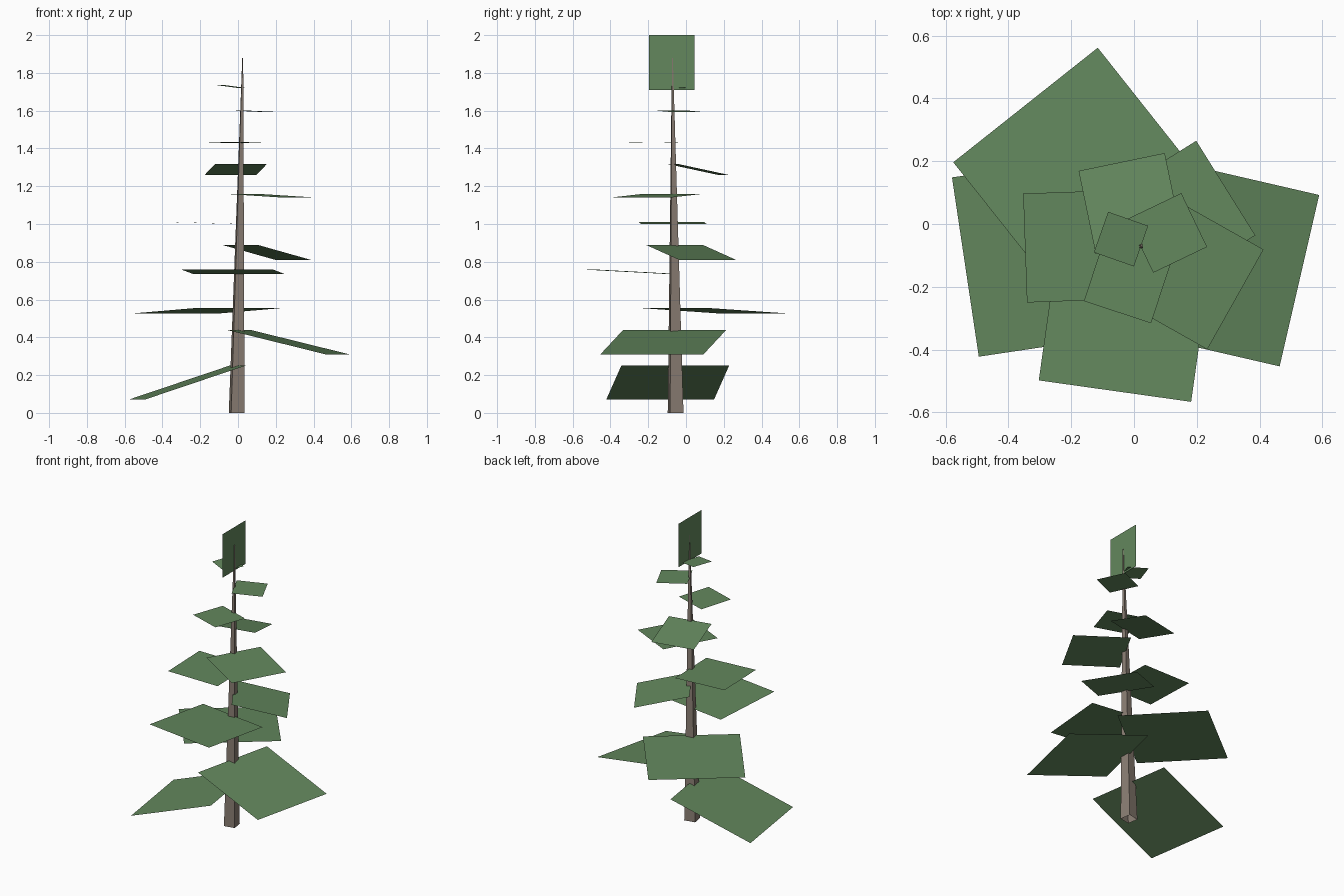
import bpy
from math import sin, cos, radians
from mathutils import Vector

default = bpy.data.objects.get("Cube")
if default:
    bpy.data.objects.remove(default)


def material(name, rgb):
    mat = bpy.data.materials.new(name)
    mat.use_nodes = True
    color = (*rgb, 1)
    mat.diffuse_color = color
    bsdf = mat.node_tree.nodes["Principled BSDF"]
    bsdf.inputs["Base Color"].default_value = color
    bsdf.inputs["Roughness"].default_value = 0.9
    return mat


def add_mesh(name, verts, faces, mat):
    mesh = bpy.data.meshes.new(name)
    mesh.from_pydata(verts, [], faces)
    mesh.materials.append(mat)
    obj = bpy.data.objects.new(name, mesh)
    bpy.context.collection.objects.link(obj)
    return obj


needle_green = material("needle green", (0.125, 0.245, 0.11))
bark_brown = material("bark brown", (0.25, 0.205, 0.17))

# Slightly leaning trunk axis
BASE = Vector((-0.007, -0.055, 0))
TIP = Vector((0.025, -0.072, 1.88))


def axis_at(z):
    return BASE.lerp(TIP, z / TIP.z)


# Tapered square trunk, open at the foot
def ring(center, radius):
    angles = [radians(-35 + 90 * i) for i in range(4)]
    return [center + radius * Vector((cos(a), sin(a), 0)) for a in angles]


sides = [(i, (i + 1) % 4, (i + 1) % 4 + 4, i + 4) for i in range(4)]
add_mesh("trunk", ring(BASE, 0.051) + ring(TIP, 0.003),
         sides + [(4, 5, 6, 7)], bark_brown)


# Flat branch card: inner edge centred on the trunk, outer edge raised or drooping
def branch(name, heading, length, width, z_in, z_out):
    a = radians(heading)
    out = Vector((cos(a), sin(a), 0))
    side = Vector((-sin(a), cos(a), 0)) * width / 2
    inner = axis_at(z_in)
    outer = inner + out * length
    outer.z = z_out
    add_mesh(name, [inner - side, outer - side, outer + side, inner + side],
             [(0, 1, 2, 3)], needle_green)


# Heading in degrees, length, width, inner height, outer height; lowest first
branches = [
    (188.5, 0.54, 0.577, 0.25, 0.07),
    (-13, 0.54, 0.56, 0.44, 0.31),
    (128.4, 0.56, 0.587, 0.555, 0.525),
    (262, 0.475, 0.49, 0.735, 0.76),
    (32, 0.335, 0.355, 0.89, 0.81),
    (182, 0.357, 0.347, 1, 1.01),
    (-29.4, 0.356, 0.365, 1.16, 1.14),
    (101.7, 0.27, 0.28, 1.317, 1.26),
    (251.8, 0.224, 0.225, 1.43, 1.433),
    (25.6, 0.19, 0.19, 1.6, 1.592),
    (160.6, 0.135, 0.137, 1.72, 1.737),
]
for number, row in enumerate(branches, 1):
    branch(f"branch_{number}", *row)

# Upright card at the tree top
x, y = TIP.x - 0.002, TIP.y - 0.003
add_mesh("top_foliage",
         [(x, y + s * 0.12, z) for s, z in ((-1, 1.71), (1, 1.71), (1, 2), (-1, 2))],
         [(0, 1, 2, 3)], needle_green)
